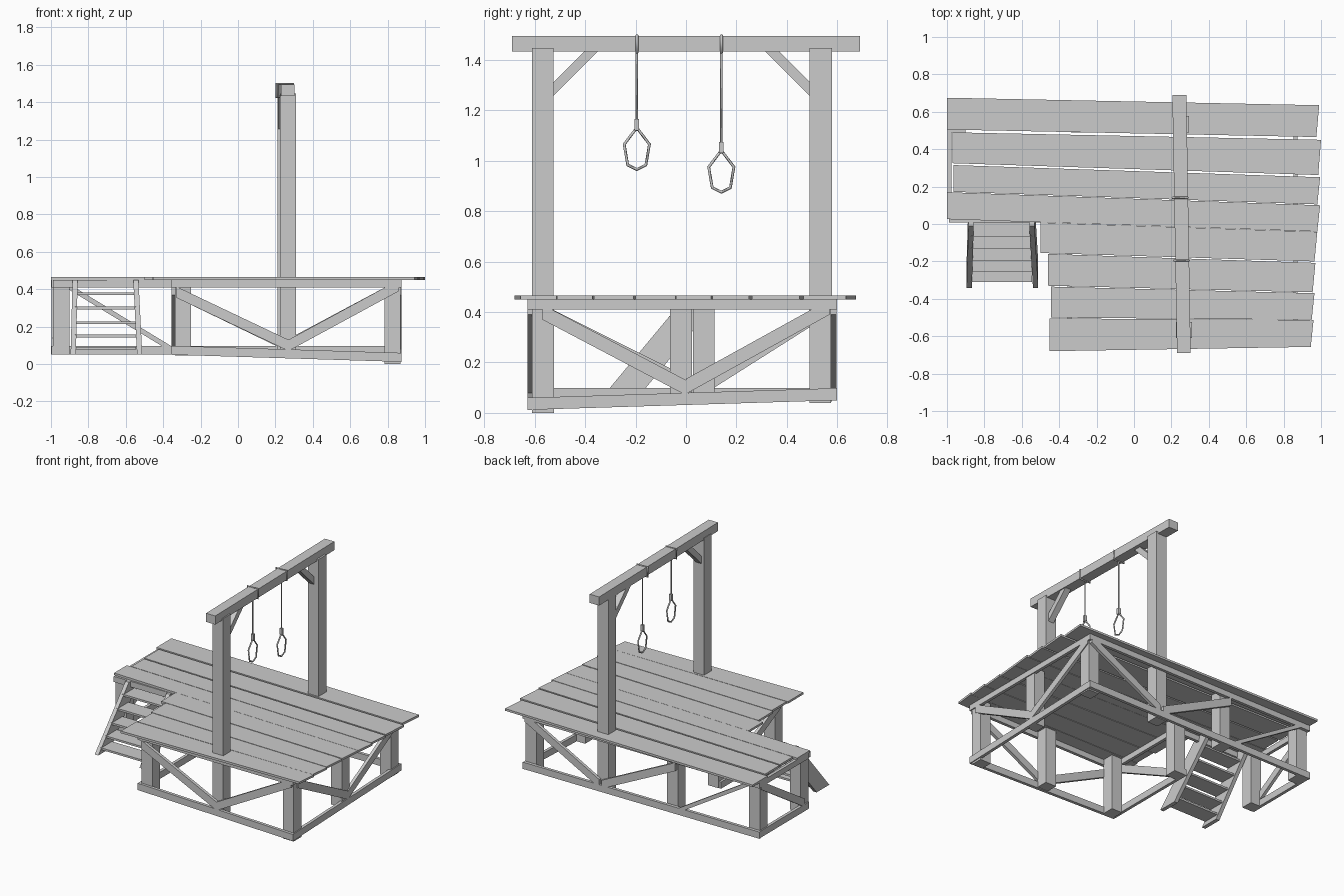
import bpy, bmesh
from mathutils import Vector as V

if "Cube" in bpy.data.objects:
    bpy.data.objects.remove(bpy.data.objects["Cube"])


def prism(name, pts, vec):
    """Flat polygon extruded along a vector."""
    bm = bmesh.new()
    f = bm.faces.new([bm.verts.new(p) for p in pts])
    r = bmesh.ops.extrude_face_region(bm, geom=[f], use_keep_orig=True)
    bmesh.ops.translate(bm, vec=V(vec), verts=[v for v in r['geom'] if isinstance(v, bmesh.types.BMVert)])
    bmesh.ops.recalc_face_normals(bm, faces=bm.faces)
    me = bpy.data.meshes.new(name)
    bm.to_mesh(me)
    bm.free()
    ob = bpy.data.objects.new(name, me)
    bpy.context.collection.objects.link(ob)
    return ob


def box(name, x0, x1, y0, y1, z0, z1):
    return prism(name, [(x0, y0, z0), (x1, y0, z0), (x1, y1, z0), (x0, y1, z0)], (0, 0, z1 - z0))


def strip(name, p, q, h, n):
    """Board from p to q with vertical ends, height h, thickness vector n."""
    up = V((0, 0, h))
    return prism(name, [V(p), V(q), V(q) + up, V(p) + up], n)


def rope(name, pts, r, cyclic=False):
    cu = bpy.data.curves.new(name, 'CURVE')
    cu.dimensions = '3D'
    cu.bevel_depth, cu.bevel_resolution, cu.use_fill_caps = r, 0, True
    s = cu.splines.new('POLY')
    s.points.add(len(pts) - 1)
    for pt, co in zip(s.points, pts):
        pt.co = (*co, 1)
    s.use_cyclic_u = cyclic
    tmp = bpy.data.objects.new(name + "_path", cu)
    bpy.context.collection.objects.link(tmp)
    bpy.context.view_layer.update()
    me = bpy.data.meshes.new_from_object(tmp.evaluated_get(bpy.context.evaluated_depsgraph_get()))
    bpy.data.objects.remove(tmp)
    bpy.context.collection.objects.link(bpy.data.objects.new(name, me))


# deck planks: left x, top-left y, bottom-left y, right x, top-right y, bottom-right y
planks = [(-1, .675, .505, .99, .635, .465), (-.97, .49, .325, 1, .45, .262),
          (-.965, .315, .172, .995, .25, .105), (-1, .17, .026, .995, .1, -.04),
          (-.5, .008, -.155, .98, -.042, -.2), (-.46, -.16, -.33, .97, -.208, -.365),
          (-.445, -.335, -.5, .965, -.37, -.512), (-.453, -.505, -.68, .96, -.513, -.657)]
for xl, a, b, xr, c, d in planks:
    prism("deck_plank", [(xl, a, .45), (xr, c, .45), (xr - .015, d, .45), (xl, b, .45)], (0, 0, .015))

# deck posts: centre x, centre y, foot z
for x, y, z in [(-.295, -.567, .045), (.825, -.567, 0), (.825, -.02, .035), (-.295, .07, .05),
                (-.945, .07, .05), (-.945, .532, .05), (-.295, .532, .05), (.825, .532, .04)]:
    box("deck_post", x - .043, x + .043, y - .043, y + .043, z, .45)

# gallows posts and the slightly turned crossbeam
box("gallows_post_front", .225, .31, -.61, -.525, .035, 1.447)
box("gallows_post_back", .21, .295, .49, .578, .045, 1.447)
prism("crossbeam", [(.23, -.69, 1.433), (.303, -.69, 1.433), (.28, .69, 1.433), (.205, .69, 1.433)], (0, 0, .062))
for s, y, x in [(1, -.525, .245), (-1, .49, .215)]:
    prism("beam_brace", [(x, y, 1.258), (x, y, 1.312), (x, y + s * .125, 1.437), (x, y + s * .18, 1.437)], (.045, 0, 0))

# sills and top rails, with n pointing outward
F, B, R, L = (0, -.022, 0), (0, .022, 0), (.022, 0, 0), (-.022, 0, 0)
yf, yb, xr, xl = -.607, .575, .853, -.985
for p, q, n in [((-.355, yf, .05), (.872, yf, .012), F), ((xr, -.628, .012), (xr, .598, .05), R),
                ((-1, yb, .05), (.872, yb, .05), B), ((xl + .01, .03, .05), (xl + .01, .598, .05), L),
                ((-.333, -.628, .05), (-.333, .11, .05), L)]:
    strip("sill", p, q, .048, n)
for p, q, n in [((-.355, yf, .41), (.872, yf, .41), F), ((xr, -.628, .41), (xr, .598, .41), R),
                ((-1, yb, .41), (.872, yb, .41), B), ((xl + .01, .03, .41), (xl + .01, .598, .41), L),
                ((-.333, -.628, .41), (-.333, .03, .41), L), ((-.99, .03, .41), (-.333, .03, .41), F)]:
    strip("top_rail", p, q, .04, n)

# diagonal braces on each side
for p, q, n in [((-.33, yf, .355), (.27, yf, .07), F), ((.27, yf, .07), (.86, yf, .39), F),
                ((xr, -.57, .37), (xr, 0, .07), R), ((xr, 0, .075), (xr, .57, .39), R),
                ((-.33, yb, .355), (.25, yb, .075), B), ((.27, yb, .075), (.86, yb, .39), B),
                ((-.94, yb, .42), (-.33, yb, .05), B),
                ((xl + .01, .08, .08), (xl + .01, .57, .39), L),
                ((-.333, -.57, .37), (-.333, .03, .07), L)]:
    strip("side_brace", p, q, .06 if p[2] < .4 else .03, n)

# stair stringers, splayed a little, and treads
for xb, xt in [(-.895, -.885), (-.54, -.56)]:
    prism("stair_stringer", [(xb, -.343, .05), (xb, -.2, .05), (xt, .13, .45), (xt, -.01, .45)], (.028, 0, 0))
for z in (.085, .15, .222, .3, .377):
    y = -.343 + (z - .05) * .83 + .005
    box("stair_tread", -.872, -.545, y, y + .12, z - .007, z + .007)

# nooses: collar round the beam, rope, knot and loop
for y, k in [(-.195, 1.12), (.14, 1.03)]:
    x = .25 - y * .02
    rope("rope_collar", [(x - .042, y, 1.428), (x + .042, y, 1.428), (x + .042, y, 1.498), (x - .042, y, 1.498)], .006, True)
    rope("hanging_rope", [(x, y, 1.43), (x, y, k)], .005)
    box("noose_knot", x - .01, x + .01, y - .009, y + .009, k, k + .045)
    rope("noose_loop", [(x, y + a, k + b) for a, b in
                        [(-.006, .003), (-.05, -.055), (-.036, -.137), (0, -.155), (.036, -.137), (.05, -.055), (.006, .003)]], .006, True)
